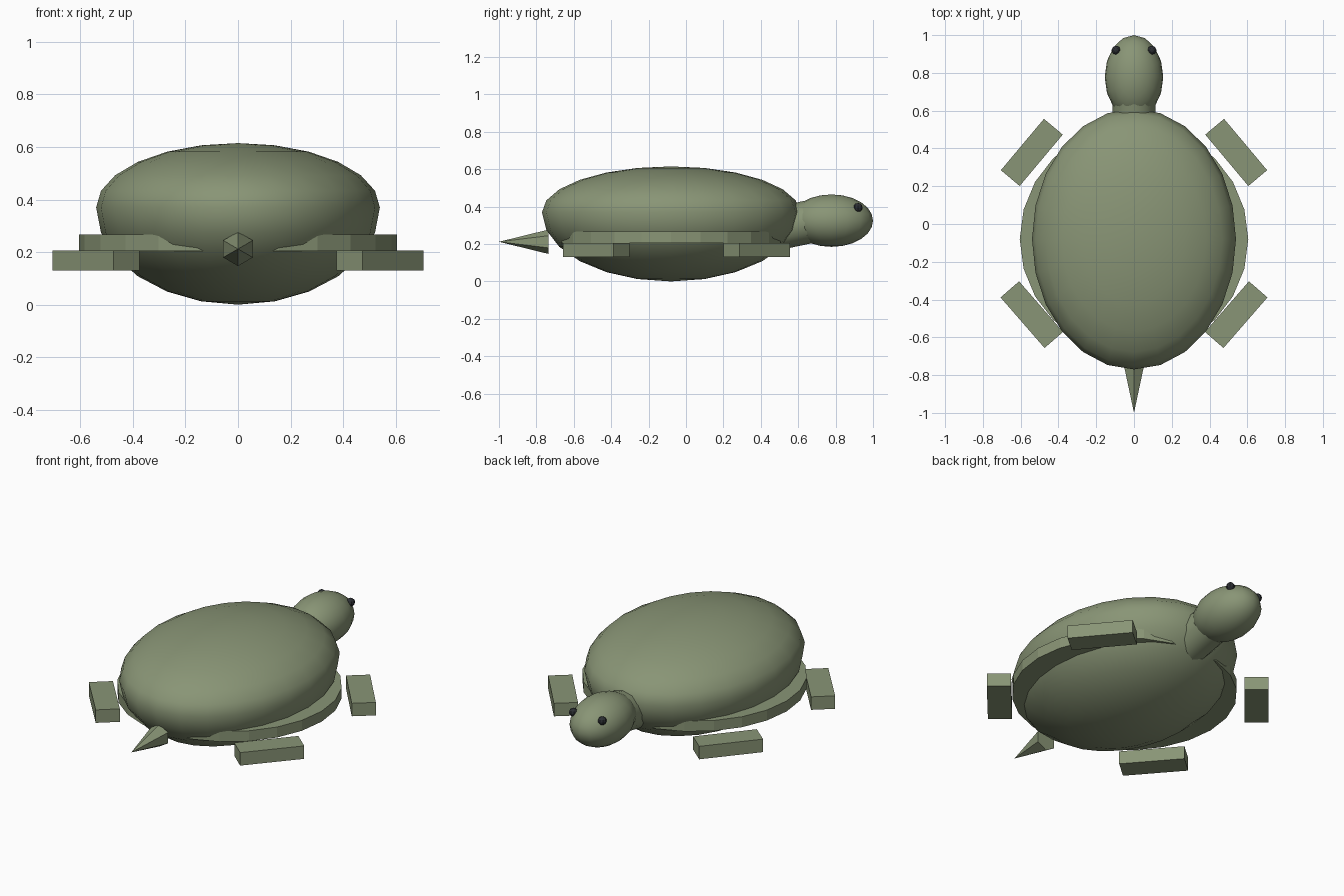
import bpy, bmesh, math
from mathutils import Vector, Matrix

cube = bpy.data.objects.get("Cube")
if cube:
    bpy.data.objects.remove(cube, do_unlink=True)


def make_material(name, rgb):
    mat = bpy.data.materials.new(name)
    color = (*rgb, 1.0)
    mat.diffuse_color = color
    mat.use_nodes = True
    bsdf = next(n for n in mat.node_tree.nodes if n.type == 'BSDF_PRINCIPLED')
    bsdf.inputs["Base Color"].default_value = color
    return mat


green = make_material("olive green", (0.25, 0.30, 0.18))
black = make_material("eye black", (0.025, 0.028, 0.033))


def finish(name, bm, mat, smooth=False):
    bmesh.ops.recalc_face_normals(bm, faces=bm.faces)
    for face in bm.faces:
        face.smooth = smooth
    mesh = bpy.data.meshes.new(name)
    bm.to_mesh(mesh)
    bm.free()
    mesh.materials.append(mat)
    obj = bpy.data.objects.new(name, mesh)
    bpy.context.collection.objects.link(obj)
    return obj


def ellipsoid(name, center, radii, segs, rings, mat, smooth=True, lower=None):
    """Scaled sphere; lower gives the bottom half its own depth."""
    bm = bmesh.new()
    bmesh.ops.create_uvsphere(bm, u_segments=segs, v_segments=rings, radius=1)
    for v in bm.verts:
        depth = lower if lower and v.co.z < 0 else radii[2]
        v.co = Vector((v.co.x * radii[0], v.co.y * radii[1], v.co.z * depth)) + Vector(center)
    return finish(name, bm, mat, smooth)


def cone(name, start, end, r1, r2, segs, mat, smooth=False, spin=0.0):
    """Cylinder or cone running from start to end."""
    start, end = Vector(start), Vector(end)
    axis = end - start
    bm = bmesh.new()
    bmesh.ops.create_cone(bm, cap_ends=True, segments=segs, radius1=r1, radius2=r2,
                          depth=axis.length)
    turn = axis.to_track_quat('Z', 'Y').to_matrix().to_4x4()
    bm.transform(Matrix.Translation((start + end) / 2) @ turn @ Matrix.Rotation(spin, 4, 'Z'))
    return finish(name, bm, mat, smooth)


def flipper(name, center, size, angle):
    bm = bmesh.new()
    bmesh.ops.create_cube(bm, size=1)
    bm.transform(Matrix.Translation(center) @ Matrix.Rotation(angle, 4, 'Z')
                 @ Matrix.Diagonal((*size, 1)))
    return finish(name, bm, green)


# Body: domed shell with deeper belly, and the round rim
ellipsoid("shell", (0, -0.08, 0.37), (0.54, 0.69, 0.245), 24, 12, green, lower=0.37)
cone("shell_rim", (0, -0.08, 0.205), (0, -0.08, 0.267), 0.605, 0.605, 24, green)

# Neck and head
neck = cone("neck", (0, 0.45, 0.275), (0, 0.69, 0.325), 0.115, 0.115, 12, green)
bpy.context.view_layer.objects.active = neck
neck.select_set(True)
bpy.ops.object.shade_smooth_by_angle(angle=math.radians(40))
ellipsoid("head", (0, 0.778, 0.325), (0.155, 0.222, 0.14), 16, 12, green)

# Pointed tail
cone("tail", (0, -0.735, 0.212), (0, -1.0, 0.212), 0.065, 0, 6, green)
tail = bpy.data.objects["tail"]
# Turn the six-sided base so one corner points straight up
top = max(v.co.z for v in tail.data.vertices)
if top < 0.212 + 0.06:
    tail.data.transform(Matrix.Translation((0, 0, 0.212)) @ Matrix.Rotation(math.radians(30), 4, 'Y')
                        @ Matrix.Translation((0, 0, -0.212)))

# Mirrored flippers and eyes
for side, label in ((1, "left"), (-1, "right")):
    for end, y, tilt in (("head_end", 0.379, -50), ("tail_end", -0.48, 49)):
        flipper(f"{label}_{end}_flipper", (side * 0.541, y, 0.168), (0.355, 0.13, 0.077),
                math.radians(side * tilt))
    ellipsoid(f"{label}_eye", (side * 0.095, 0.92, 0.395), (0.024, 0.024, 0.024), 8, 6, black, False)
